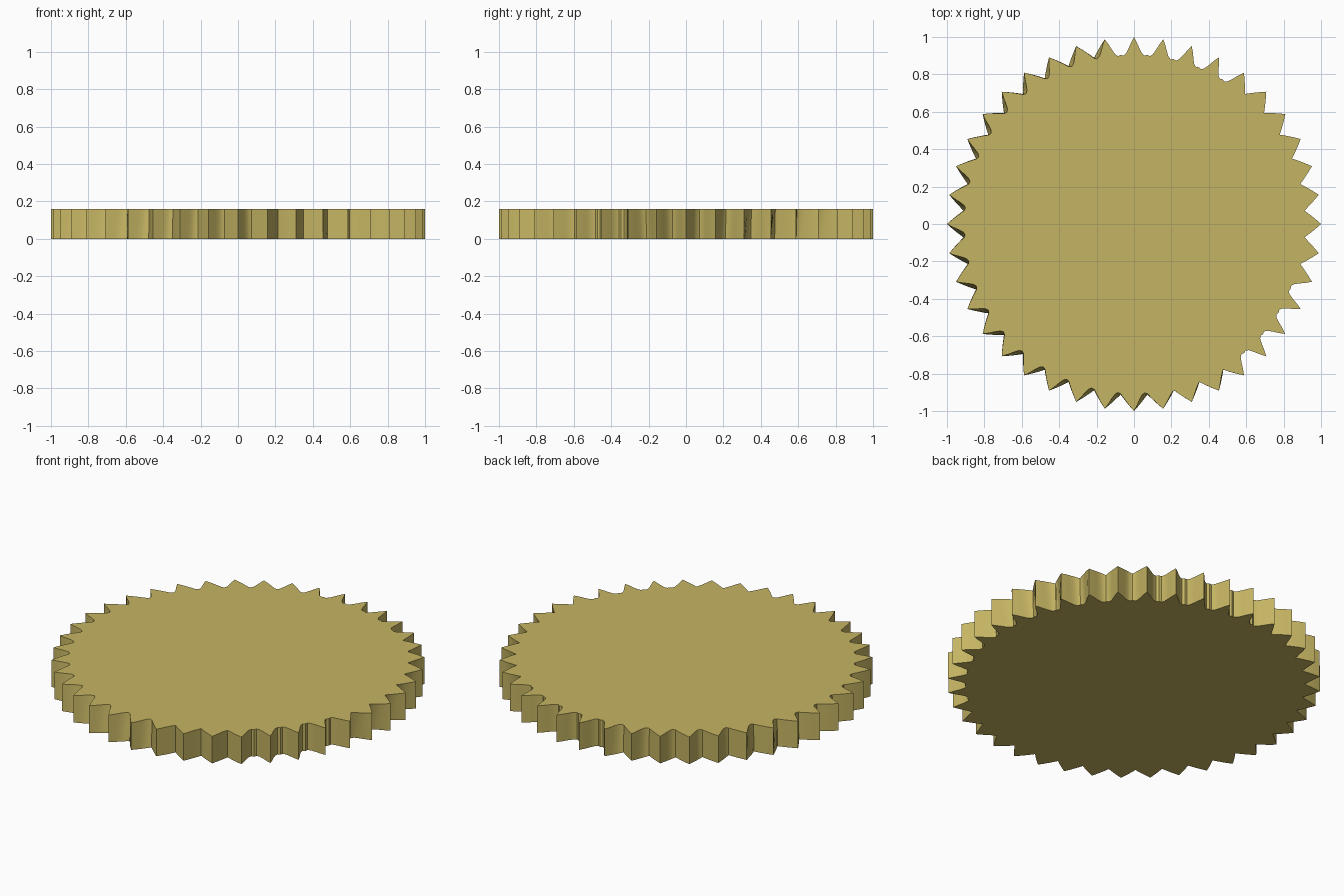
import bpy, bmesh, math

if "Cube" in bpy.data.objects:
    bpy.data.objects.remove(bpy.data.objects["Cube"])

TEETH, HEIGHT = 40, 0.16
STEP = math.tau / TEETH
SAMPLES = 10

def hollow(deg, top):
    """Rounding of the two flanks of a valley (low side, high side)."""
    if deg > 310:
        both = 1 if (deg < 346 or not top) else 0
        return both, both
    if deg < 98:
        both = 1 if (deg > 53 or not top) else 0
        return both, both
    if deg < 275:
        return (1, 0) if top else (0, 0)
    return (0.2, 0) if top else (0, 0)

def outline(top):
    """Toothed outline: pointed tips, valleys either sharp or scooped."""
    pts = []
    for i in range(TEETH):
        a0, a1 = i * STEP, (i + 1) * STEP
        low, high = hollow(math.degrees((a0 + a1) / 2) % 360, top)
        mid = (a0 + a1) / 2
        root = 0.914 - 0.007 * (low + high) / 2
        for k in range(SAMPLES):
            t = k / SAMPLES
            u = 1 - abs(2 * t - 1)          # 0 at the tip, 1 at the root
            w = low if t < 0.5 else high
            tip_a = a0 if t < 0.5 else a1
            a = tip_a + (mid - tip_a) * u
            r = 1 + (root - 1) * u - w * 0.032 * math.sin(math.pi * u ** 1.4)
            pts.append((r * math.cos(a), r * math.sin(a)))
    return pts

# Toothed disc, lofted from the bottom outline to the top outline
bm = bmesh.new()
lower = [bm.verts.new((x, y, 0)) for x, y in outline(False)]
upper = [bm.verts.new((x, y, HEIGHT)) for x, y in outline(True)]
n = len(lower)
for i in range(n):
    j = (i + 1) % n
    bm.faces.new((lower[i], lower[j], upper[j], upper[i]))
bm.faces.new(upper)
bm.faces.new(lower[::-1])
mesh = bpy.data.meshes.new("toothed_disc")
bm.to_mesh(mesh)
bm.free()
disc = bpy.data.objects.new("toothed_disc", mesh)
bpy.context.collection.objects.link(disc)

mat = bpy.data.materials.new("pale brass")
mat.diffuse_color = (0.56, 0.46, 0.125, 1)
mat.use_nodes = True
mat.node_tree.nodes["Principled BSDF"].inputs["Base Color"].default_value = mat.diffuse_color
mesh.materials.append(mat)

# Smooth valleys, crisp tips and rims
bpy.context.view_layer.objects.active = disc
disc.select_set(True)
bpy.ops.object.shade_smooth_by_angle(angle=math.radians(30))
